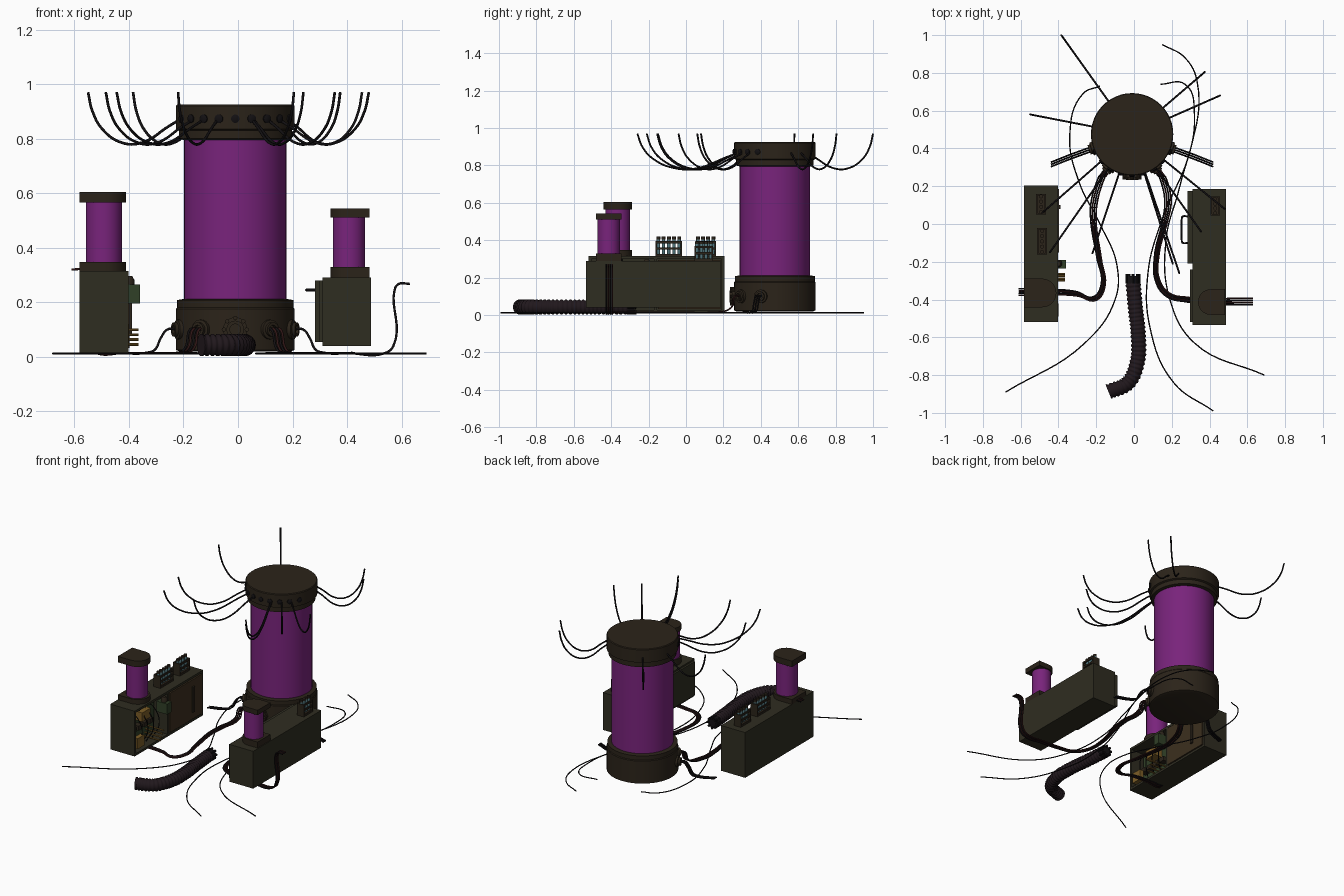
import bpy, bmesh, math
from mathutils import Vector, Matrix

if "Cube" in bpy.data.objects:
    bpy.data.objects.remove(bpy.data.objects["Cube"])

def mat(name, r, g, b):
    m = bpy.data.materials.new(name)
    m.diffuse_color = (r, g, b, 1)
    m.use_nodes = True
    m.node_tree.nodes["Principled BSDF"].inputs["Base Color"].default_value = m.diffuse_color
    return m

PURPLE = mat("purple_fluid", .19, .017, .2)
BROWN = mat("dark_brown", .024, .017, .010)
CASE = mat("case_olive", .028, .026, .015)
DOOR = mat("door_brown", .045, .028, .013)
BLACK = mat("black_rubber", .006, .005, .006)
HOSE = mat("hose_rubber", .015, .009, .012)
RED = mat("dark_red", .03, .008, .008)
GREEN = mat("board_green", .03, .05, .02)
YELLOW = mat("brass", .2, .11, .02)
GLASS = mat("vial_glass", .10, .22, .25)

def finish(name, bm, m, smooth=False):
    bmesh.ops.recalc_face_normals(bm, faces=bm.faces[:])
    me = bpy.data.meshes.new(name)
    bm.to_mesh(me)
    bm.free()
    o = bpy.data.objects.new(name, me)
    bpy.context.collection.objects.link(o)
    me.materials.append(m)
    if smooth:
        bpy.ops.object.select_all(action='DESELECT')
        o.select_set(True)
        bpy.context.view_layer.objects.active = o
        bpy.ops.object.shade_smooth_by_angle(angle=math.radians(35))
    return o

def box(name, x0, x1, y0, y1, z0, z1, m):
    bm = bmesh.new()
    bmesh.ops.create_cube(bm, size=1)
    for v in bm.verts:
        v.co = ((x0 + x1) / 2 + v.co.x * abs(x1 - x0), (y0 + y1) / 2 + v.co.y * (y1 - y0),
                (z0 + z1) / 2 + v.co.z * (z1 - z0))
    return finish(name, bm, m)

def lathe(name, prof, at, m, direction=(0, 0, 1), seg=32):
    """Closed turned shape: prof holds (radius, distance along axis)."""
    bm = bmesh.new()
    rings = [[bm.verts.new((r * math.cos(a), r * math.sin(a), h))
              for a in (2 * math.pi * i / seg for i in range(seg))] for r, h in prof]
    for A, B in zip(rings, rings[1:]):
        for i in range(seg):
            bm.faces.new((A[i], A[(i + 1) % seg], B[(i + 1) % seg], B[i]))
    bm.faces.new(rings[0])
    bm.faces.new(rings[-1])
    q = Vector((0, 0, 1)).rotation_difference(Vector(direction))
    bm.transform(Matrix.Translation(at) @ q.to_matrix().to_4x4())
    return finish(name, bm, m, True)

def d_plate(name, cx, cy, r, flat_x, z0, z1, m):
    """Plate round towards the middle and square at the outer wall."""
    s = 1 if cx > 0 else -1
    pts = [(cx - s * r * math.cos(a), cy + r * math.sin(a))
           for a in (math.pi * (i / 16 - .5) for i in range(17))]
    pts += [(flat_x, cy + r), (flat_x, cy - r)]
    bm = bmesh.new()
    f = bm.faces.new([bm.verts.new((x, y, z0)) for x, y in pts])
    top = bmesh.ops.extrude_face_region(bm, geom=[f])["geom"]
    bmesh.ops.translate(bm, vec=(0, 0, z1 - z0), verts=[g for g in top if isinstance(g, bmesh.types.BMVert)])
    if not any(len(g.verts) > 4 and g.calc_center_median().z < z0 + 1e-4 for g in bm.faces):
        bm.faces.new([v for v in f.verts])
    return finish(name, bm, m, True)

def wire(name, pts, r, m, radii=None, bevel=2):
    cu = bpy.data.curves.new(name, 'CURVE')
    cu.dimensions = '3D'
    cu.bevel_depth, cu.bevel_resolution, cu.resolution_u = r, bevel, 8
    cu.use_fill_caps = True
    sp = cu.splines.new('POLY' if radii else 'BEZIER')
    P = sp.points if radii else sp.bezier_points
    P.add(len(pts) - 1)
    for i, p in enumerate(pts):
        if radii:
            P[i].co, P[i].radius = (*p, 1), radii[i]
        else:
            P[i].co = p
            P[i].handle_left_type = P[i].handle_right_type = 'AUTO'
    cu.materials.append(m)
    o = bpy.data.objects.new(name, cu)
    bpy.context.collection.objects.link(o)
    return o

# Main tank: fluid tube between stepped base and cap
C = Vector((-.01, .475, 0))
lathe("tank_tube", [(.188, .20), (.188, .81)], C, PURPLE, seg=48)
lathe("tank_base", [(.205, .02), (.218, .025), (.218, .175), (.214, .18), (.214, .208), (.19, .212)], C, BROWN, seg=48)
lathe("tank_cap", [(.19, .795), (.207, .80), (.207, .83), (.218, .835), (.218, .92), (.214, .925)], C, BROWN, seg=48)

# Sockets around the tank base
def radial(deg):
    a = math.radians(deg - 90)
    return Vector((math.cos(a), math.sin(a), 0))

for deg in (-70, -35, 0, 35, 70):
    d = radial(deg)
    k = 1.25 if deg == 0 else 1
    lathe("base_socket", [(.036 * k, 0), (.036 * k, .02), (.026 * k, .022), (.026 * k, .034), (.016 * k, .034), (.016 * k, .02)],
          C + d * .208 + Vector((0, 0, .10)), BROWN, d, 20)
for i in range(8):  # lugs on the central socket
    a = i * math.pi / 4
    lathe("socket_lug", [(.008, 0), (.008, .03)],
          C + Vector((.042 * math.cos(a), -.21, .10 + .042 * math.sin(a))), BROWN, (0, -1, 0), 8)

# Drooping tendrils from the cap, each with a small grommet
ENDS = [(-.385, 1.0), (-.55, .58), (.375, .805), (.455, .68), (-.485, .06), (-.445, -.15), (-.22, -.155),
        (.205, -.21), (.24, -.26), (.355, -.04), (.48, .08)]
DROOP = [(-.05, .875), (.1, .845), (.4, .785), (.62, .785), (.84, .835), (.95, .90), (1, .97)]
for x, y in ENDS:
    e = Vector((x, y, 0))
    d = (e - C).normalized()
    s = C + d * .216
    wire("tendril", [s.lerp(e, t) + Vector((0, 0, z)) for t, z in DROOP], .005, BLACK)
for deg in (-65, -48, -32, -16, 0, 16, 32, 48, 65):
    d = radial(deg)
    lathe("cap_grommet", [(.016, 0), (.016, .008), (.008, .012)], C + d * .214 + Vector((0, 0, .873)), BLACK, d, 12)

# Cable bundles from the base sockets to the cases
LEFT = [(-.21, .12), (-.215, .02), (-.185, -.18), (-.165, -.33), (-.21, -.395), (-.30, -.37), (-.42, -.36), (-.52, -.36)]
RIGHT = [(.18, .12), (.165, .02), (.12, -.17), (.125, -.3), (.18, -.375), (.28, -.40), (.40, -.41), (.54, -.41)]
for s, path, ex, ez in ((-1, LEFT, -.55, .32), (1, RIGHT, .57, .268)):
    for k in range(4):
        o = (k - 1.5) * .011
        d = radial(35 * s)
        p0 = C + d * .225 + Vector((o, 0, .10))
        pts = [p0, p0 + d * .035, p0 + d * .06 + Vector((0, 0, -.06))]
        n = len(path)
        for i, (x, y) in enumerate(path):
            f = i / (n - 1)
            pts.append(Vector((x + o * (1 - f), y + s * o * f, .014)))
        yy = path[-1][1] + s * o
        pts += [Vector((ex, yy, .04)), Vector((ex + .003 * s, yy, ez - .03)),
                Vector((ex + .016 * s, yy, ez - .003)), Vector((ex + .06 * s, yy, ez))]
        wire("power_cable", pts, .0045, RED if k % 2 else BLACK)
    for k in range(3):
        o = Vector((0, (k - 1) * .012, 0))
        d = radial(70 * s)
        p0 = C + d * .225 + o + Vector((0, 0, .10))
        wire("side_cable", [p0, p0 + d * .04, p0 + d * .065 + Vector((0, 0, -.03)),
             p0 + d * .09 + Vector((0, 0, -.075)), p0 + d * .12 + Vector((0, 0, -.085)),
             Vector((C.x + .43 * s, .315, .014)) + o], .0045, BLACK)

# Thin wires lying on the floor
FLOOR = [
    [(-.18, .73), (-.27, .69), (-.34, .47), (-.29, .22), (-.18, 0), (-.09, -.22), (-.10, -.4), (-.26, -.63), (-.68, -.89)],
    [(.15, .95), (.27, .88), (.335, .75), (.3, .4), (.14, 0), (.075, -.25), (.085, -.55), (.21, -.84), (.42, -.99)],
    [(.14, .74), (.27, .74), (.32, .58), (.24, .19), (.17, -.08), (.19, -.4), (.32, -.63), (.69, -.8)]]
for path in FLOOR:
    wire("floor_wire", [(x, y, .012) for x, y in path], .0035, BLACK)

# Corrugated hose on the floor with a toothed coupling
H = [Vector(p) for p in ((-.005, -.31, .043), (.008, -.45, .043), (.022, -.58, .043), (.02, -.72, .043),
                         (-.03, -.84, .043), (-.14, -.89, .043))]
guide = [2 * H[0] - H[1]] + H + [2 * H[-1] - H[-2]]
pts, radii = [], []
for i in range(5):
    a, b, c, d = guide[i:i + 4]
    for j in range(24):
        t = j / 24
        pts.append(.5 * (2 * b + (c - a) * t + (2 * a - 5 * b + 4 * c - d) * t * t + (3 * b - a - 3 * c + d) * t ** 3))
        radii.append((.88, .88, 1, 1)[j % 4])
wire("floor_hose", pts, .041, HOSE, radii, 5)
lathe("hose_coupling", [(.036, 0), (.036, .04)], (-.005, -.315, .043), BLACK, (0, 1, 0), 20)
for i in range(8):
    a = i * math.pi / 4
    lathe("coupling_tooth", [(.008, 0), (.008, .05)],
          (-.005 + .032 * math.cos(a), -.315, .043 + .032 * math.sin(a)), BLACK, (0, 1, 0), 8)

# Side tanks standing on the cases
for side, cx, cy, r, flat, z in (("left", -.487, -.365, .076, -.582, (.315, .347, .565, .605)),
                                 ("right", .407, -.413, .068, .482, (.29, .33, .51, .543))):
    d_plate(side + "_tank_foot", cx, cy, r, flat, z[0], z[1], BROWN)
    lathe(side + "_tank_tube", [(r * .87, z[1] - .01), (r * .87, z[2] + .01)], (cx - (.005 if cx < 0 else 0), cy, 0), PURPLE)
    d_plate(side + "_tank_cap", cx, cy, r, flat, z[2], z[3], BROWN)

# Left case: open compartment beside a door
X0, X1, Y0, Y1, Z0, Z1, T = -.582, -.402, -.52, .205, .012, .315, .015
box("left_case_back", X0, X0 + T, Y0, Y1, Z0, Z1, CASE)
box("left_case_top", X0, X1, Y0, Y1, Z1 - T, Z1, CASE)
box("left_case_bottom", X0, X1, Y0, Y1, Z0, Z0 + T, CASE)
for y in (Y0, -.17, Y1 - T):
    box("left_case_wall", X0, X1, y, y + T, Z0, Z1, CASE)
box("left_case_door", X1 - .015, X1 + .004, -.15, .185, Z0 + .02, Z1 - .02, DOOR)
box("left_door_handle", X1, X1 + .014, .08, .10, .08, .25, BROWN)
box("circuit_board", -.50, -.49, -.49, -.19, .04, .28, GREEN)
box("relay_box", -.44, -.36, -.235, -.19, .195, .265, GREEN)
lathe("relay_dome", [(.02, 0), (.02, .02), (.012, .034)], (-.40, -.21, .262), BROWN, seg=16)
box("brass_plate", -.43, -.40, -.49, -.42, .05, .12, YELLOW)
box("brass_block", -.49, -.43, -.40, -.31, .19, .25, YELLOW)
for i in range(4):
    lathe("brass_pin", [(.005, 0), (.005, .13)], (-.495, -.30 + .012 * i, .045 + .018 * i), YELLOW, (1, 0, 0), 8)
    box("board_chip", -.49, -.45, -.47 + .06 * i, -.43 + .06 * i, .13, .16, BROWN)
    yy = -.45 + .06 * i
    wire("loose_lead", [(-.49, yy, .27), (-.43, yy + .01, .22), (-.41, yy + .02, .12), (-.45, yy, .03)], .003, BLACK)

# Right case: closed by two doors, with a bar handle
box("right_case", .31, .487, -.535, .185, .04, .29, CASE)
box("right_long_door", .283, .315, -.21, .175, .055, .28, CASE)
box("right_short_door", .297, .315, -.52, -.24, .055, .28, CASE)
wire("right_door_handle", [(.285, -.10, .245), (.258, -.10, .245), (.254, -.095, .245), (.254, .035, .245),
                           (.258, .04, .245), (.285, .04, .245)], .005, BLACK)

# Vial racks on top of the cases
for cx, cy, w, z, n in ((-.487, -.092, .14, .315, 5), (-.492, .105, .11, .315, 4), (.43, .095, .10, .29, 4)):
    y0, y1 = cy - w / 2, cy + w / 2
    for h in (0, .035, .068):
        for s in (-1, 1):
            box("rack_rail", cx + s * .022 - .004, cx + s * .022 + .004, y0, y1, z + h, z + h + .012, BROWN)
    box("rack_floor", cx - .025, cx + .025, y0, y1, z, z + .008, BROWN)
    for y in (y0, y1 - .008):
        box("rack_end", cx - .026, cx + .026, y, y + .008, z, z + .08, BROWN)
    for i in range(n):
        y = y0 + w * (i + .5) / n
        lathe("vial", [(.005, .008), (.009, .014), (.009, .092)], (cx, y, z), GLASS, seg=12)
        lathe("vial_stopper", [(.0105, .09), (.0105, .104)], (cx, y, z), BROWN, seg=12)
